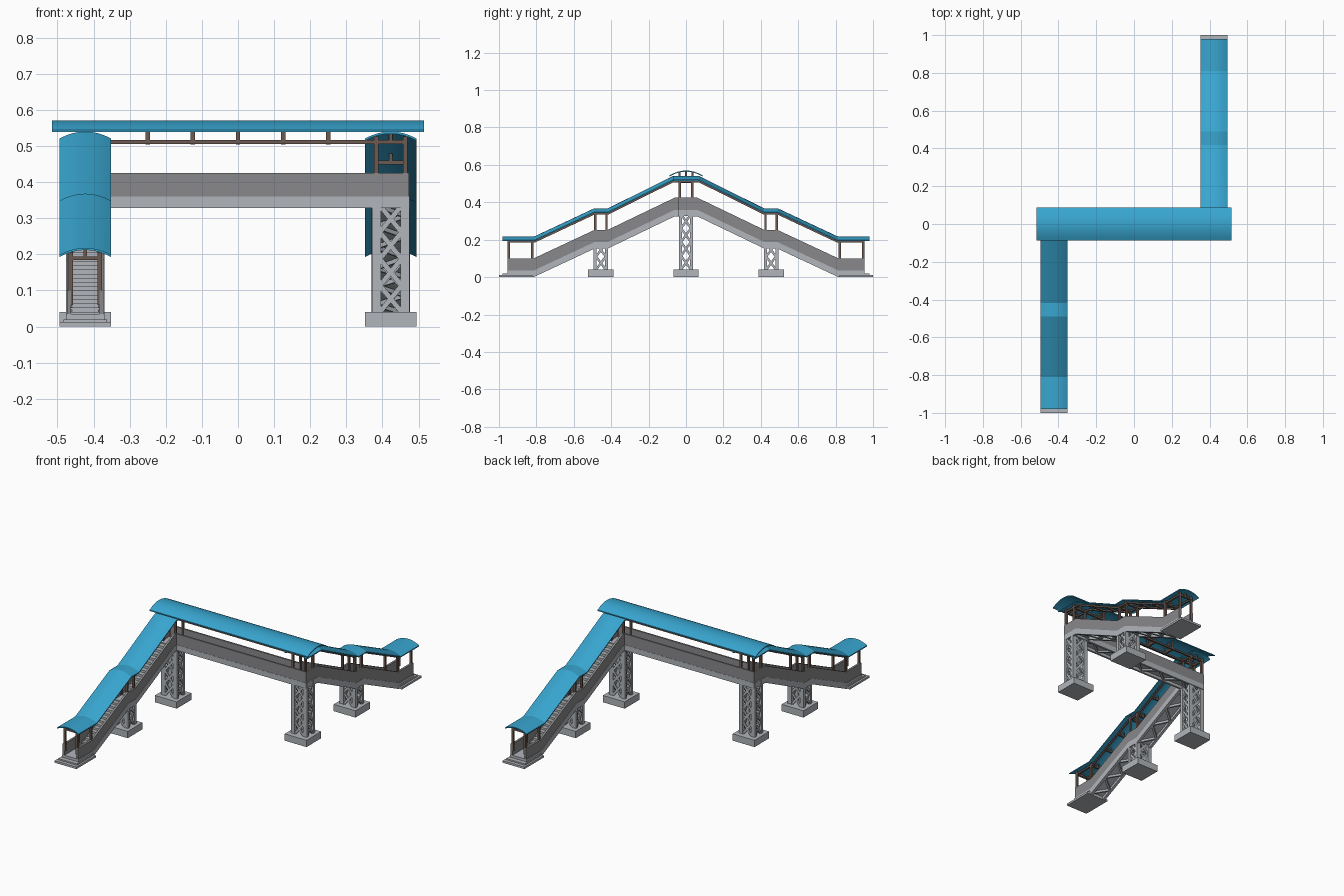
import bpy, bmesh, math
from mathutils import Vector, Matrix

if "Cube" in bpy.data.objects:
    bpy.data.objects.remove(bpy.data.objects["Cube"])


def material(name, r, g, b):
    m = bpy.data.materials.new(name)
    m.diffuse_color = (r, g, b, 1)
    m.use_nodes = True
    m.node_tree.nodes["Principled BSDF"].inputs["Base Color"].default_value = m.diffuse_color
    return m


BLUE = material("roof blue", 0.04, 0.38, 0.63)
LIGHT = material("light concrete", 0.44, 0.46, 0.49)
DARK = material("dark panel grey", 0.25, 0.25, 0.26)
BROWN = material("post brown", 0.15, 0.105, 0.085)
CX = 0.423          # stair and tower centre line
HB = 0.036          # half width of the bridge
HS = 0.045          # half width of the stair, at wall centres


def finish(name, bm, mat, twin=True, smooth=False):
    """Make the object, plus a copy turned half round for the other end."""
    bmesh.ops.recalc_face_normals(bm, faces=bm.faces)
    me = bpy.data.meshes.new(name)
    bm.to_mesh(me)
    bm.free()
    me.materials.append(mat)
    if smooth:
        me.shade_smooth()
        me.set_sharp_from_angle(angle=math.radians(20))
    for i in range(2 if twin else 1):
        o = bpy.data.objects.new(name + ("_left" if i else ""), me)
        o.rotation_euler.z = math.pi * i
        bpy.context.collection.objects.link(o)


def box(bm, x0, x1, y0, y1, z0, z1):
    m = Matrix.Translation(((x0 + x1) / 2, (y0 + y1) / 2, (z0 + z1) / 2))
    m = m @ Matrix.Diagonal((x1 - x0, y1 - y0, z1 - z0, 1))
    bmesh.ops.create_cube(bm, size=1, matrix=m)


def bar(bm, a, b, w, t, up=(0, 0, 1)):
    """Flat bar from a to b: width w, thickness t along up."""
    a, b = Vector(a), Vector(b)
    d = (b - a).normalized()
    n = Vector(up)
    n = (n - d * n.dot(d)).normalized()
    s = n.cross(d)
    rot = Matrix((s, d, n)).transposed().to_4x4()
    m = Matrix.Translation((a + b) / 2) @ rot
    m = m @ Matrix.Diagonal((w, (b - a).length, t, 1))
    bmesh.ops.create_cube(bm, size=1, matrix=m)


def sweep(bm, rings):
    """Skin a list of matching closed rings and cap both ends."""
    vs = [[bm.verts.new(p) for p in r] for r in rings]
    n = len(vs[0])
    for a, b in zip(vs, vs[1:]):
        for i in range(n):
            j = (i + 1) % n
            bm.faces.new((a[i], a[j], b[j], b[i]))
    bm.faces.new(vs[0])
    bm.faces.new(vs[-1])


def band(bm, path, lo, hi, xc, w):
    """Strip following a (y, z) path, between z + lo and z + hi."""
    sweep(bm, [[(xc - w / 2, y, z + lo), (xc + w / 2, y, z + lo),
                (xc + w / 2, y, z + hi), (xc - w / 2, y, z + hi)] for y, z in path])


def arch(hw, rise, t=0.006, n=8):
    top = [(hw * (2 * i / n - 1), -rise * (2 * i / n - 1) ** 2) for i in range(n + 1)]
    return top + [(u, v - t) for u, v in reversed(top)]


FLOOR = [(HB, 0.36), (0.06, 0.36), (0.42, 0.187), (0.49, 0.187), (0.815, 0.035), (0.955, 0.035)]
RIDGE = [(-0.07, 0.54), (0.07, 0.54), (0.417, 0.368), (0.49, 0.368), (0.81, 0.218), (0.98, 0.218)]

# Roofs
bm = bmesh.new()
sweep(bm, [[(CX + u, y, z + v) for u, v in arch(0.071, 0.019)] for y, z in RIDGE])
finish("stair_roof", bm, BLUE, smooth=True)
bm = bmesh.new()
sweep(bm, [[(x, u, 0.57 + v) for u, v in arch(0.087, 0.025)] for x in (-0.515, 0.515)])
finish("bridge_roof", bm, BLUE, twin=False, smooth=True)

# Stair side panels and stringers
for name, lo, hi, w, mat in (("stair_panel", 0, 0.065, 0.012, DARK),
                             ("stair_stringer", -0.035, 0, 0.016, LIGHT)):
    bm = bmesh.new()
    for s in (-1, 1):
        band(bm, FLOOR, lo, hi, CX + s * HS, w)
    finish(name, bm, mat)

# Steps: sawtooth treads over a sloping soffit
bm = bmesh.new()
N = 13
for (y0, z0), (y1, z1) in ((FLOOR[1], FLOOR[2]), (FLOOR[3], FLOOR[4])):
    dy, dz = (y1 - y0) / N, (z1 - z0) / N
    for i in range(N):
        ya, zt = y0 + i * dy, z0 + (i + 0.5) * dz
        za = z0 + i * dz - 0.018
        sweep(bm, [[(x, ya, za), (x, ya + dy, za + dz), (x, ya + dy, zt), (x, ya, zt)]
                   for x in (CX - HS, CX + HS)])
for (y0, z0), (y1, _) in ((FLOOR[0], FLOOR[1]), (FLOOR[2], FLOOR[3]), (FLOOR[4], FLOOR[5])):
    box(bm, CX - HS, CX + HS, y0, y1, z0 - 0.018, z0)
finish("steps", bm, LIGHT)

# Zigzag bracing under the flights
bm = bmesh.new()
for (y0, z0), (y1, z1) in ((FLOOR[1], FLOOR[2]), (FLOOR[3], FLOOR[4])):
    for i in range(6):
        s = 1 if i % 2 else -1
        p = [(CX + k * HS * 0.9, y0 + (y1 - y0) * f, z0 + (z1 - z0) * f - 0.025)
             for k, f in ((s, i / 6), (-s, (i + 1) / 6))]
        bar(bm, p[0], p[1], 0.012, 0.012)
finish("stair_underbracing", bm, LIGHT)

# Bridge: deck, edge beams, side panels and end wall
bm = bmesh.new()
box(bm, -0.47, 0.47, -HB, HB, 0.345, 0.36)
for s in (-1, 1):
    box(bm, -0.473, 0.473, s * HB - 0.006, s * HB + 0.006, 0.328, 0.36)
    box(bm, s * 0.468 - 0.006, s * 0.468 + 0.006, -HB, HB, 0.328, 0.36)
for i in range(10):
    s = 1 if i % 2 else -1
    bar(bm, (-0.4 + 0.08 * i, s * 0.032, 0.34), (-0.32 + 0.08 * i, -s * 0.032, 0.34), 0.012, 0.01)
finish("bridge_deck", bm, LIGHT, twin=False)
bm = bmesh.new()
box(bm, -CX + HS, 0.473, -HB - 0.005, -HB + 0.005, 0.36, 0.425)
box(bm, 0.463, 0.473, -HB + 0.005, HB + 0.005, 0.36, 0.425)
finish("bridge_panel", bm, DARK)

# Lattice towers on footings
for name, yc, top, panels in (("main_tower", 0, 0.36, 4), ("landing_tower", 0.455, 0.18, 2)):
    bm = bmesh.new()
    box(bm, CX - 0.071, CX + 0.071, yc - 0.068, yc + 0.068, 0, 0.04)
    finish(name + "_footing", bm, LIGHT)
    bm = bmesh.new()
    X, Y = 0.052, 0.0385
    for sx in (-1, 1):
        for sy in (-1, 1):
            xa, ya = CX + sx * X, yc + sy * Y
            xb, yb = xa - sx * 0.025, ya - sy * 0.016
            box(bm, min(xa, xb), max(xa, xb), min(ya, yb), max(ya, yb), 0.04, top)
    h = (min(top, 0.335) - 0.04) / panels
    for s in (-1, 1):
        for i in range(panels):
            for k in (-1, 1):
                z0, z1 = 0.04 + i * h, 0.04 + (i + 1) * h
                y = yc + s * (Y - 0.006)
                bar(bm, (CX - k * 0.03, y, z0), (CX + k * 0.03, y, z1), 0.014, 0.007, (0, 1, 0))
                x = CX + s * (X - 0.008)
                bar(bm, (x, yc - k * 0.026, z0), (x, yc + k * 0.026, z1), 0.012, 0.007, (1, 0, 0))
    finish(name, bm, LIGHT)

# Stepped ground slab at the foot of the stair
bm = bmesh.new()
box(bm, CX - 0.071, CX + 0.071, 0.82, 1.0, 0, 0.012)
box(bm, CX - 0.06, CX + 0.06, 0.82, 0.98, 0.012, 0.02)
finish("ground_slab", bm, LIGHT)

# Stair roof posts with ties, king posts and long rails
bm = bmesh.new()
R = 0.006
for y, base, ridge in ((-0.034, 0.36, 0.54), (0.034, 0.36, 0.54), (0.425, 0.19, 0.368),
                       (0.485, 0.19, 0.368), (0.822, 0.06, 0.218), (0.948, 0.06, 0.218)):
    for s in (-1, 1):
        x = CX + s * 0.04
        box(bm, x - R, x + R, y - R, y + R, base, ridge - 0.013)
    box(bm, CX - 0.04, CX + 0.04, y - R, y + R, ridge - 0.034, ridge - 0.024)
    box(bm, CX - 0.005, CX + 0.005, y - 0.005, y + 0.005, ridge - 0.03, ridge - 0.004)
for s in (-1, 1):
    band(bm, [(-0.04, 0.54)] + RIDGE[1:-1] + [(0.955, 0.218)], -0.034, -0.024, CX + s * 0.04, 0.01)
# Ties across the sloping roof
for (y0, z0), (y1, z1) in ((RIDGE[1], RIDGE[2]), (RIDGE[3], RIDGE[4])):
    for f in (0.33, 0.67):
        y, z = y0 + (y1 - y0) * f, z0 + (z1 - z0) * f
        box(bm, CX - 0.04, CX + 0.04, y - 0.005, y + 0.005, z - 0.034, z - 0.024)
        box(bm, CX - 0.005, CX + 0.005, y - 0.005, y + 0.005, z - 0.03, z - 0.004)
finish("stair_roof_frame", bm, BROWN)

# Bridge roof rails, ties and king posts
bm = bmesh.new()
for s in (-1, 1):
    box(bm, -0.46, 0.46, s * 0.034 - 0.005, s * 0.034 + 0.005, 0.506, 0.516)
for i in range(-2, 3):
    x = i * 0.125
    box(bm, x - R, x + R, -0.034, 0.034, 0.504, 0.516)
    for y in (-0.034, 0, 0.034):
        box(bm, x - R, x + R, y - 0.005, y + 0.005, 0.51, 0.563 if y == 0 else 0.559)
for x in (-CX, CX):
    box(bm, x - R, x + R, -0.005, 0.005, 0.51, 0.566)
finish("bridge_roof_frame", bm, BROWN, twin=False)
